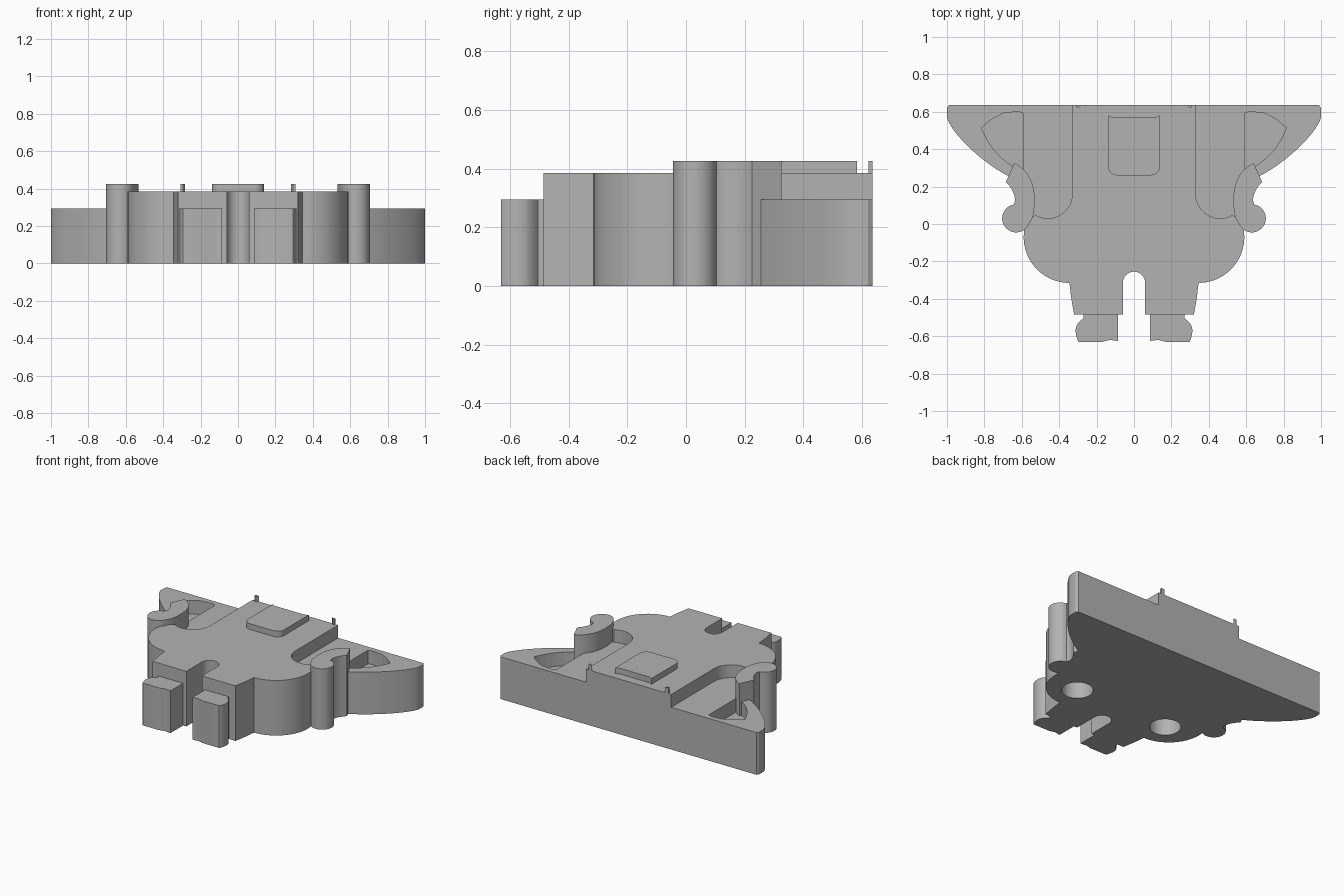
import bpy, bmesh, math
from mathutils import Vector
from mathutils.geometry import interpolate_bezier

if "Cube" in bpy.data.objects:
    bpy.data.objects.remove(bpy.data.objects["Cube"])

grey = bpy.data.materials.new("plain_grey")
grey.use_nodes = True
grey.diffuse_color = (0.45, 0.45, 0.45, 1)
grey.node_tree.nodes["Principled BSDF"].inputs["Base Color"].default_value = grey.diffuse_color

BASE, BODY, RAISED = 0.295, 0.385, 0.425   # the three height levels


def arc(cx, cy, r, start, end, n=14):
    angles = [math.radians(start + (end - start) * i / n) for i in range(n + 1)]
    return [(cx + r * math.cos(a), cy + r * math.sin(a)) for a in angles]


def bezier(a, b, c, d, n=14):
    return [(p.x, p.y) for p in interpolate_bezier(*(Vector(p) for p in (a, b, c, d)), n)]


def flip(points):
    return [(-x, y) for x, y in reversed(points)]


def prism(name, outline, z0, z1):
    """Extrude a flat outline between two heights."""
    bm = bmesh.new()
    face = bm.faces.new([bm.verts.new((x, y, z0)) for x, y in outline])
    top = bmesh.ops.extrude_face_region(bm, geom=[face])["geom"]
    bmesh.ops.translate(bm, vec=(0, 0, z1 - z0),
                        verts=[v for v in top if isinstance(v, bmesh.types.BMVert)])
    bmesh.ops.remove_doubles(bm, verts=bm.verts, dist=0.0005)
    bmesh.ops.recalc_face_normals(bm, faces=bm.faces)
    mesh = bpy.data.meshes.new(name)
    bm.to_mesh(mesh)
    bm.free()
    mesh.materials.append(grey)
    obj = bpy.data.objects.new(name, mesh)
    bpy.context.collection.objects.link(obj)
    return obj


def pair(name, outline, z0, z1):
    return [prism("left_" + name, outline, z0, z1),
            prism("right_" + name, flip(outline), z0, z1)]


def cut(target, cutters):
    for cutter in cutters:
        mod = target.modifiers.new(cutter.name, "BOOLEAN")
        mod.operation, mod.solver, mod.object = "DIFFERENCE", "EXACT", cutter
        cutter.hide_render = True
        cutter.hide_set(True)


# Wide back plate with swept wings
wing = ([(0.99, 0.635), (1, 0.62)]
        + bezier((1, 0.57), (0.98, 0.49), (0.82, 0.33), (0.66, 0.25))
        + [(0.6, 0.2), (0.55, 0)])
plate = prism("wing_plate", flip(wing) + wing, 0, BASE)

# Torso with straps up the back, rounded hips, and legs split by an arch
half = ([(0.33, 0.635)]
        + arc(0.46, 0.16, 0.13, 180, 300)
        + [(0.58, 0.02)]
        + arc(0.345, -0.07, 0.245, 5, -90)
        + [(0.335, -0.4), (0.32, -0.485), (0.06, -0.485)]
        + arc(0, -0.315, 0.06, 0, 90))
body = prism("body", half + flip(half), 0, BODY)

# Arms ending in round hands
arm = (arc(0.63, 0.03, 0.075, -150, 80, 24)
       + bezier((0.635, 0.13), (0.64, 0.16), (0.65, 0.19), (0.685, 0.225), 6)
       + bezier((0.64, 0.325), (0.56, 0.29), (0.51, 0.2), (0.54, 0.04)))
parts = pair("arm", arm, 0, RAISED)

# Feet
foot = ([(0.085, -0.48), (0.085, -0.625), (0.13, -0.62), (0.17, -0.63), (0.295, -0.63)]
        + bezier((0.3, -0.625), (0.325, -0.56), (0.31, -0.53), (0.27, -0.505), 8)
        + [(0.27, -0.48)])
parts += pair("foot", foot, 0, BASE)

# Front pocket patch and small strap pegs
patch = (arc(0.09, 0.31, 0.05, -90, 0, 6)
         + [(0.14, 0.582), (0.115, 0.57)])
parts.append(prism("chest_pocket", patch + flip(patch), BODY - 0.02, RAISED))
peg = [(0.283, 0.635), (0.308, 0.635), (0.308, 0.622), (0.295, 0.622)]
parts += pair("strap_peg", peg, BODY - 0.02, RAISED)

# Recesses in the wings
recess = (bezier((0.59, 0.58), (0.59, 0.6), (0.6, 0.605), (0.7, 0.592), 6)
          + [(0.76, 0.56), (0.815, 0.515)]
          + bezier((0.81, 0.5), (0.77, 0.41), (0.72, 0.35), (0.64, 0.305), 8)
          + [(0.59, 0.23)])
cut(plate, pair("recess_cutter", recess, 0.2, 0.5))

# Blind round sockets underneath
cut(body, pair("socket_cutter", arc(0.36, -0.125, 0.1, 0, 360, 32), -0.1, 0.2))

# Smooth curved walls, crisp edges
bpy.ops.object.select_all(action="DESELECT")
for obj in [plate, body] + parts:
    obj.select_set(True)
bpy.context.view_layer.objects.active = body
bpy.ops.object.shade_smooth_by_angle(angle=math.radians(30))
